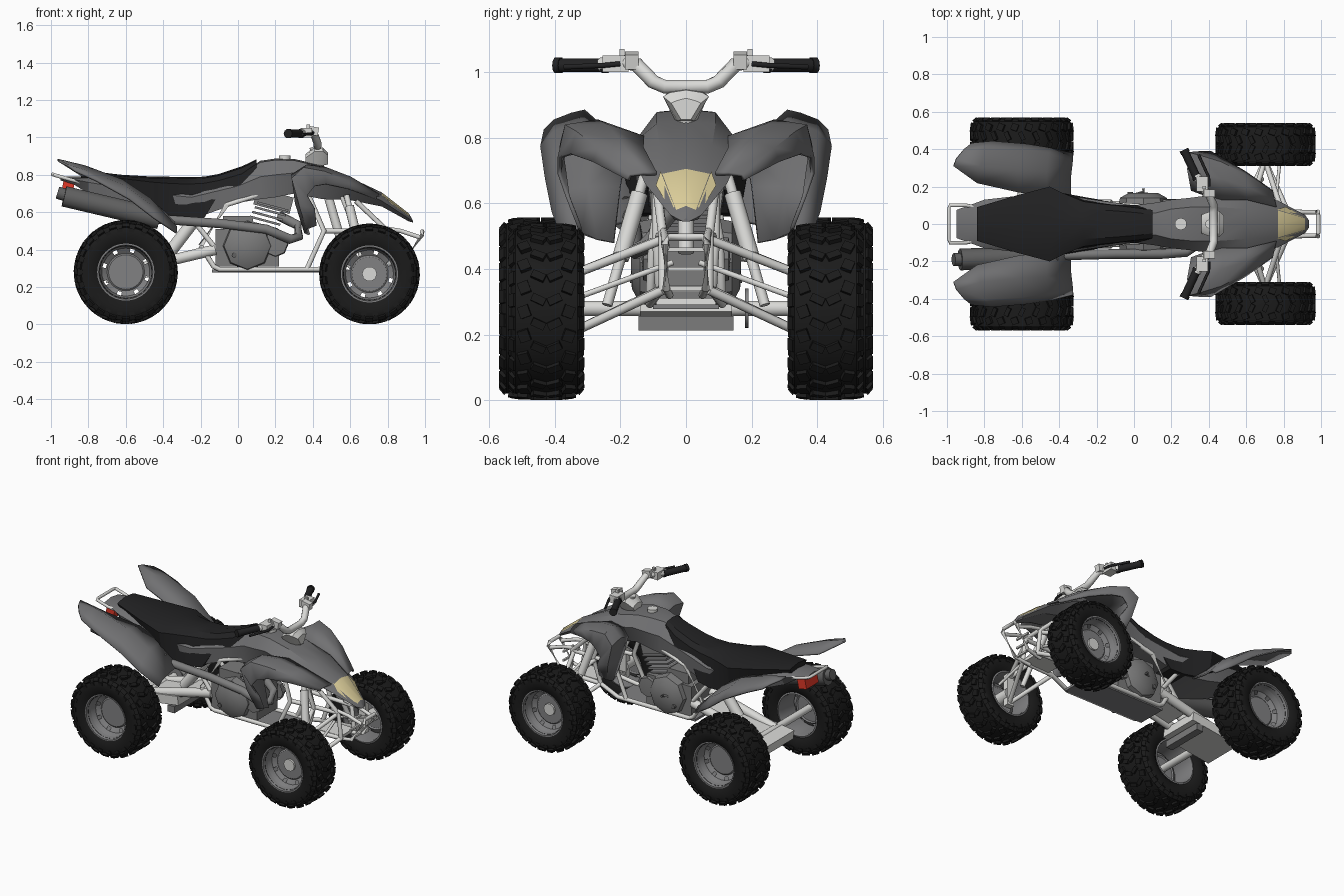
import bpy, bmesh, math
from mathutils import Vector, Matrix

if "Cube" in bpy.data.objects:
    bpy.data.objects.remove(bpy.data.objects["Cube"])

def material(name, r, g, b):
    m = bpy.data.materials.new(name)
    m.diffuse_color = (r, g, b, 1)
    m.use_nodes = True
    m.node_tree.nodes["Principled BSDF"].inputs["Base Color"].default_value = m.diffuse_color
    return m

BODY = material("body grey", .165, .165, .17)
SEAT = material("seat black", .016, .016, .017)
TYRE = material("tyre black", .011, .011, .011)
RIM = material("rim grey", .22, .22, .225)
FRAME = material("light metal", .7, .7, .68)
ENGINE = material("engine grey", .2, .2, .2)
DARK = material("dark metal", .12, .12, .12)
LAMP = material("headlight yellow", .73, .63, .33)
RED = material("tail light red", .75, .04, .02)

def finish(bm, name, mat, angle=35):
    bmesh.ops.remove_doubles(bm, verts=bm.verts, dist=.0002)
    bmesh.ops.recalc_face_normals(bm, faces=bm.faces)
    me = bpy.data.meshes.new(name)
    bm.to_mesh(me)
    bm.free()
    ob = bpy.data.objects.new(name, me)
    bpy.context.collection.objects.link(ob)
    me.materials.append(mat)
    if angle:
        bpy.ops.object.select_all(action='DESELECT')
        ob.select_set(True)
        bpy.context.view_layer.objects.active = ob
        bpy.ops.object.shade_smooth_by_angle(angle=math.radians(angle))
    return ob

def skin(bm, rows, closed):
    vs = [[bm.verts.new(p) for p in r] for r in rows]
    n = len(rows[0])
    for a, b in zip(vs, vs[1:]):
        for i in range(n if closed else n - 1):
            j = (i + 1) % n
            bm.faces.new((a[i], a[j], b[j], b[i]))
    if closed:
        bm.faces.new(vs[0])
        bm.faces.new(vs[-1])

def hull(name, stations, mat):
    """Loft of symmetric sections: x, top z, top width, shoulder z, max width, bottom z, bottom width, crown drop."""
    rows = []
    for x, zt, wt, zs, wm, zb, wb, *drop in stations:
        half = [(wt, zt - (drop[0] if drop else .008)), (wm, zs), (wb, zb)]
        rows.append([(x, 0, zt)] + [(x, y, z) for y, z in half] + [(x, -y, z) for y, z in half[::-1]])
    bm = bmesh.new()
    skin(bm, rows, True)
    return finish(bm, name, mat, 25)

def sheet(name, rows, mat):
    bm = bmesh.new()
    skin(bm, rows, False)
    ob = finish(bm, name, mat, 40)
    s = ob.modifiers.new("thickness", 'SOLIDIFY')
    s.thickness, s.offset = .012, 0
    ob.modifiers.new("both_sides", 'MIRROR').use_axis = (False, True, False)
    return ob

def tubes(name, paths, r, mat, both=True):
    """Round tubes along point paths, repeated on the other side if wanted."""
    bm = bmesh.new()
    for path in paths:
        for s in ((1, -1) if both else (1,)):
            pts = [Vector((x, y * s, z)) for x, y, z in path]
            rows = []
            for i, p in enumerate(pts):
                d = (pts[min(i + 1, len(pts) - 1)] - pts[max(i - 1, 0)]).normalized()
                up = Vector((0, 0, 1)) if abs(d.z) < .8 else Vector((1, 0, 0))
                u = d.cross(up).normalized()
                v = d.cross(u)
                rows.append([p + r * (math.cos(k * math.pi / 5) * u + math.sin(k * math.pi / 5) * v) for k in range(10)])
            skin(bm, rows, True)
    return finish(bm, name, mat, 50)

def boxes(name, items, mat, both=False):
    """Boxes given as centre, size and tilt about y."""
    bm = bmesh.new()
    for c, size, tilt in items:
        for s in ((1, -1) if both else (1,)):
            m = Matrix.Translation((c[0], c[1] * s, c[2])) @ Matrix.Rotation(math.radians(tilt), 4, 'Y') @ Matrix.Diagonal((*size, 1))
            bmesh.ops.create_cube(bm, size=1, matrix=m)
    return finish(bm, name, mat, 0)

def lathe(name, profiles, centre, side, n, mat, hole=None):
    """Spin (radius, y) profiles about the axle; hole = (profile, segment, step) leaves openings."""
    bm = bmesh.new()
    cx, cy, cz = centre
    for pi, prof in enumerate(profiles):
        for k in range(n):
            a, b = (2 * math.pi * (k + t) / n for t in (0, 1))
            for si, (p, q) in enumerate(zip(prof, prof[1:])):
                if hole and (pi, si) == hole[:2] and k % hole[2] == 2:
                    continue
                ring = [(p, a), (q, a), (q, b), (p, b)]
                pts = [(cx + f[0] * math.cos(t), cy + side * f[1], cz + f[0] * math.sin(t)) for f, t in ring]
                if p[0] < 1e-5: pts = pts[:3]
                elif q[0] < 1e-5: pts = [pts[0], pts[1], pts[3]]
                bm.faces.new([bm.verts.new(v) for v in pts])
    return finish(bm, name, mat, 35)

def wheel(label, x, y, z, R, w, side):
    c = (x, y * side, z)
    half = [(.14, .8 * w), (.165, .95 * w), (.205, w), (R - .045, .98 * w), (R - .018, .84 * w), (R - .012, .4 * w)]
    lathe(label + "_tyre", [half + [(r, -v) for r, v in half[::-1]]], c, side, 40, TYRE)
    # tread lugs: centre chevrons, mid blocks and shoulder blocks
    bm = bmesh.new()
    n = 22
    for k in range(n):
        for off, rad, width, length, turn, lean, phase in ((.22, R - .009, .38, .024, 25, 0, 0), (.6, R - .011, .3, .036, -20, 8, .5),
                                                     (.9, R - .029, .2, .04, 0, 50, 0), (.99, R - .052, .07, .028, 0, 0, .5)):
            for s in (1, -1):
                m = (Matrix.Translation(c) @ Matrix.Rotation(2 * math.pi * (k + phase) / n, 4, 'Y')
                     @ Matrix.Translation((0, s * off * w, rad)) @ Matrix.Rotation(math.radians(-lean * s), 4, 'X')
                     @ Matrix.Rotation(math.radians(turn * s), 4, 'Z') @ Matrix.Diagonal((length, width * w, .019, 1)))
                bmesh.ops.create_cube(bm, size=1, matrix=m)
    finish(bm, label + "_tread", TYRE, 0)
    # rim barrel, and deep dished disc with eight openings
    barrel = [(.146, .8 * w), (.153, .93 * w), (.145, .93 * w), (.138, .7 * w), (.135, -.7 * w), (.14, -.93 * w), (.15, -.9 * w)]
    disc = [(.138, .6 * w), (.128, .3 * w), (.109, .2 * w), (.1, .15 * w), (.092, .2 * w), (0, .2 * w)]
    lathe(label + "_rim", [barrel, disc], c, side, 32, RIM, (1, 1, 4))

for side, tag in ((1, "left"), (-1, "right")):
    wheel("front_" + tag, .703, .425, .27, .268, .112, side)
    wheel("rear_" + tag, -.6, .443, .28, .277, .124, side)

# bodywork with headlight faces on the nose
body = hull("body", [
    (-.95, .79, .05, .78, .075, .77, .06), (-.88, .79, .07, .775, .1, .75, .07), (-.8, .79, .09, .76, .13, .70, .09),
    (-.45, .76, .12, .70, .17, .57, .16),
    (-.25, .75, .08, .68, .135, .56, .12), (0, .80, .06, .74, .10, .65, .1), (.12, .875, .06, .79, .115, .67, .1),
    (.2, .887, .08, .80, .13, .68, .1), (.3, .885, .09, .81, .14, .70, .1), (.45, .85, .09, .785, .16, .67, .1),
    (.6, .785, .08, .74, .16, .665, .08), (.77, .705, .072, .66, .125, .63, .07, .015), (.915, .592, .03, .565, .048, .55, .035, .012),
    (.935, .555, .01, .55, .02, .545, .01)], BODY)
body.data.materials.append(LAMP)
for f in body.data.polygons:
    if .79 < f.center.x < .9 and abs(f.center.y) < .04 and f.normal.z > .25:
        f.material_index = 1

# side slivers of the headlight, laid on the flanks of the nose
lens = bmesh.new()
for s in (1, -1):
    lens.faces.new([lens.verts.new(p) for p in ((.765, .077 * s, .697), (.905, .035 * s, .59), (.895, .046 * s, .58), (.81, .092 * s, .655))])
finish(lens, "headlight_edges", LAMP, 0)

# seat
hull("seat", [
    (-.84, .825, .06, .81, .09, .78, .07), (-.62, .80, .11, .78, .155, .73, .14), (-.45, .79, .13, .76, .2, .62, .175),
    (-.38, .79, .10, .755, .165, .57, .165), (-.27, .787, .08, .75, .12, .56, .145), (-.18, .79, .075, .755, .108, .57, .13),
    (-.1, .805, .07, .77, .1, .70, .105),
    (.02, .845, .06, .805, .085, .75, .1), (.1, .883, .05, .86, .075, .83, .07)], SEAT)

# fenders
sheet("front_fenders", [
    [(.76, .09, .69), (.75, .13, .69), (.74, .17, .685), (.74, .175, .67)],
    [(.6, .13, .765), (.6, .2, .785), (.59, .265, .765), (.59, .28, .725)],
    [(.47, .13, .80), (.47, .24, .835), (.46, .33, .815), (.47, .35, .75)],
    [(.36, .16, .80), (.37, .27, .85), (.35, .365, .835), (.41, .385, .74)],
    [(.31, .18, .76), (.29, .29, .80), (.29, .38, .78), (.37, .385, .69)],
    [(.33, .2, .65), (.31, .3, .65), (.33, .365, .64), (.41, .36, .62)],
    [(.38, .22, .48), (.36, .27, .49), (.37, .32, .51), (.42, .325, .53)]], BODY)
sheet("rear_fenders", [
    [(-.965, .31, .88), (-.95, .35, .87), (-.91, .4, .85), (-.87, .43, .82)],
    [(-.84, .22, .80), (-.82, .31, .845), (-.8, .4, .815), (-.76, .44, .77)],
    [(-.62, .17, .745), (-.62, .29, .77), (-.6, .39, .735), (-.58, .425, .67)],
    [(-.47, .15, .67), (-.47, .28, .67), (-.46, .37, .63), (-.45, .405, .57)],
    [(-.34, .15, .55), (-.34, .26, .53), (-.33, .34, .52), (-.33, .375, .49)]], BODY)

# tail
boxes("tail_light", [((-.91, 0, .728), (.06, .13, .075), 12)], RED)
tubes("grab_bar", [[(-.8, .08, .75), (-.9, .1, .775), (-.985, .1, .80), (-.99, .08, .802), (-.99, 0, .802)]], .01, FRAME)

# exhaust
tubes("muffler", [[(-.93, -.19, .685), (-.42, -.17, .565)]], .058, DARK, False)
tubes("muffler_tip", [[(-.965, -.19, .705), (-.9, -.19, .685)]], .035, DARK, False)
tubes("exhaust_pipe", [[(-.45, -.17, .565), (-.1, -.16, .54), (.15, -.16, .51), (.28, -.15, .455), (.325, -.12, .47),
                        (.32, -.08, .53), (.22, -.04, .58)]], .026, ENGINE, False)

# engine
boxes("engine_block", [((.05, 0, .41), (.34, .22, .2), 0), ((.0, 0, .53), (.16, .18, .1), 0), ((.19, 0, .66), (.2, .13, .09), 15)], ENGINE)
for side, tag in ((1, "left"), (-1, "right")):
    lathe("engine_cover_" + tag, [[(.135, .09), (.125, .14), (.08, .165), (0, .168)]], (.05, 0, .42), side, 8, ENGINE)
    lathe("clutch_cover_" + tag, [[(.07, .09), (.065, .13), (0, .135)]], (.2, 0, .43), side, 8, ENGINE)
boxes("cylinder_fins", [((.13 + .014 * i, 0, .53 + .025 * i), (.17, .17, .012), 15) for i in range(5)], RIM)
boxes("skid_plate", [((.16, 0, .285), (.6, .2, .015), 0)], RIM)

# frame and bumper
tubes("frame", [
    [(-.2, .1, .42), (-.13, .11, .31), (-.1, .11, .295), (.43, .11, .295), (.58, .08, .335), (.82, .07, .335)],
    [(-.2, .1, .42), (-.06, .1, .64), (.1, .09, .69), (.38, .05, .79)],
    [(.36, .06, .73), (.46, .1, .5), (.37, .11, .3)], [(.46, .09, .5), (.8, .07, .5)],
    [(.55, .09, .70), (.63, .09, .5), (.58, .08, .335)], [(.63, .09, .66), (.8, .07, .5), (.82, .07, .335)],
    [(-.25, .1, .57), (-.13, .11, .42)]], .014, FRAME)
tubes("front_bumper", [[(.78, .05, .32), (.89, .06, .34), (.985, .065, .48), (.985, .05, .497), (.985, 0, .497)],
                       [(.975, .062, .465), (.87, .065, .5), (.75, .07, .52)]], .012, FRAME)
boxes("front_grille", [((.88, 0, z), (.012, .11, .012), 0) for z in (.34, .4, .46)] + [((.72, 0, .34), (.2, .14, .02), 0)], FRAME)

# front suspension
tubes("suspension_arms", [[(.62, .08, .49), (.7, .34, .385)], [(.79, .07, .49), (.7, .34, .385)],
                          [(.58, .08, .335), (.7, .34, .21)], [(.82, .07, .335), (.7, .34, .21)]], .014, FRAME)
tubes("tie_rods", [[(.75, .04, .42), (.78, .34, .31)]], .009, FRAME)
tubes("shock_absorbers", [[(.58, .125, .69), (.68, .24, .29)]], .016, FRAME)
tubes("shock_springs", [[(.595, .142, .63), (.645, .2, .43)]], .026, FRAME)
boxes("knuckles", [((.7, .345, .3), (.05, .04, .22), 0)], FRAME, True)
tubes("front_hubs", [[(.703, .33, .27), (.703, .46, .27)]], .04, FRAME)

# swingarm and rear axle
tubes("swingarm", [[(-.12, .1, .4), (-.33, .1, .35), (-.6, .1, .28)]], .03, FRAME)
boxes("swingarm_plate", [((-.53, 0, .275), (.36, .28, .06), -8), ((-.24, 0, .37), (.2, .16, .03), -12)], FRAME)
boxes("axle_guard", [((-.4, 0, .235), (.05, .29, .045), 0)], ENGINE)
tubes("rear_axle", [[(-.6, -.46, .28), (-.6, .46, .28)]], .024, FRAME, False)
lathe("brake_disc", [[(0, .18), (.06, .18), (.06, .19), (0, .19)]], (-.6, 0, .28), 1, 24, RIM)
tubes("rear_shock", [[(-.4, 0, .34), (-.2, 0, .6)]], .035, FRAME, False)
tubes("foot_pegs", [[(-.02, .1, .37), (-.02, .17, .37)]], .014, DARK)
tubes("shift_lever", [[(-.02, .15, .43), (.05, .17, .43), (.05, .19, .43)]], .008, DARK, False)

# steering
tubes("steering_stem", [[(.55, 0, .45), (.405, 0, .95)]], .025, FRAME, False)
tubes("handlebar", [[(.425, 0, .955), (.425, .065, .955), (.425, .1, .97), (.405, .15, 1.022), (.37, .19, 1.03), (.335, .26, 1.022)]], .022, FRAME)
tubes("grips", [[(.335, .25, 1.02), (.27, .39, 1.02)]], .022, SEAT)
tubes("grip_ends", [[(.34, .24, 1.02), (.334, .253, 1.02)], [(.275, .38, 1.02), (.267, .397, 1.02)]], .025, SEAT)
boxes("lever_mounts", [((.365, .215, 1.025), (.06, .08, .05), 0), ((.4, .165, 1.035), (.06, .04, .045), 10),
                       ((.375, .195, 1.055), (.02, .015, .03), 0)], FRAME, True)
tubes("brake_levers", [[(.4, .2, 1.025), (.4, .25, 1.02), (.345, .37, 1.015)]], .008, SEAT)
hull("instrument_pod", [(.36, .91, .035, .89, .05, .86, .03), (.41, .95, .05, .925, .068, .855, .035),
                        (.455, .945, .05, .925, .07, .85, .025), (.48, .92, .03, .905, .045, .855, .015)], FRAME)
tubes("fuel_cap", [[(.25, 0, .88), (.25, 0, .903)]], .033, FRAME, False)
